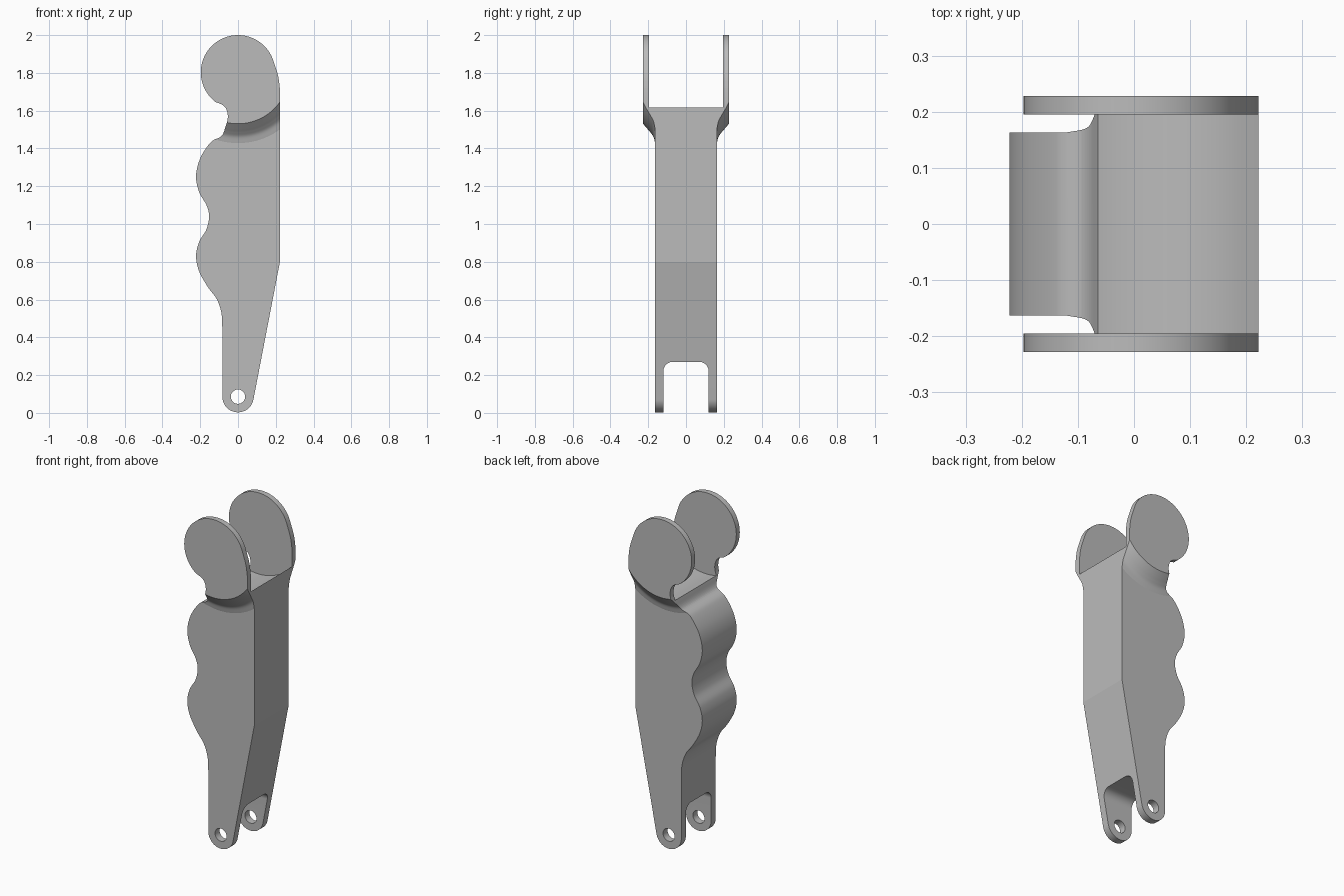
import bpy, bmesh
from math import sin, cos, pi, radians
from mathutils import Vector, Matrix

if "Cube" in bpy.data.objects:
    bpy.data.objects.remove(bpy.data.objects["Cube"])

HEAD_Z, HEAD_R = 1.803, 0.197
WIDE, NARROW = 0.228, 0.163
PIN_Z, FOOT_R = 0.086, 0.083

grey = bpy.data.materials.new("Plain Grey")
grey.use_nodes = True
colour = (0.5, 0.5, 0.5, 1)
grey.diffuse_color = colour
grey.node_tree.nodes["Principled BSDF"].inputs["Base Color"].default_value = colour


def arc(cx, cy, r, start, end, step=5):
    n = max(2, round(abs(end - start) / step))
    angles = [radians(start + (end - start) * i / n) for i in range(n + 1)]
    return [(cx + r * cos(a), cy + r * sin(a)) for a in angles]


def smooth_path(points, steps=8):
    """Catmull-Rom curve through the points."""
    p = [Vector(q) for q in points]
    p = [2 * p[0] - p[1]] + p + [2 * p[-1] - p[-2]]
    out = []
    for a, b, c, d in zip(p, p[1:], p[2:], p[3:]):
        for i in range(steps):
            t = i / steps
            out.append(tuple(0.5 * (2 * b + (c - a) * t + (2 * a - 5 * b + 4 * c - d) * t ** 2
                                    + (3 * b - a - 3 * c + d) * t ** 3)))
    return out + [tuple(p[-2])]


def finish(name, bm):
    bmesh.ops.recalc_face_normals(bm, faces=bm.faces)
    mesh = bpy.data.meshes.new(name)
    bm.to_mesh(mesh)
    bm.free()
    mesh.materials.append(grey)
    obj = bpy.data.objects.new(name, mesh)
    bpy.context.collection.objects.link(obj)
    return obj


def prism(name, points, half, place):
    """Extrude a 2D outline from -half to +half; place maps (u, v, depth) to 3D."""
    bm = bmesh.new()
    face = bm.faces.new([bm.verts.new(place(u, v, -half)) for u, v in points])
    ext = bmesh.ops.extrude_face_region(bm, geom=[face])["geom"]
    verts = [g for g in ext if isinstance(g, bmesh.types.BMVert)]
    bmesh.ops.translate(bm, verts=verts, vec=Vector(place(0, 0, half)) - Vector(place(0, 0, -half)))
    return finish(name, bm)


def along_y(u, v, d):
    return (u, d, v)


def along_x(u, v, d):
    return (d, u, v)


def lathe(name, points, side):
    """Ring turned about the head's axis."""
    bm = bmesh.new()
    verts = [bm.verts.new((r, side * y, HEAD_Z)) for r, y in points]
    edges = [bm.edges.new((a, b)) for a, b in zip(verts, verts[1:] + verts[:1])]
    bmesh.ops.spin(bm, geom=verts + edges, cent=(0, 0, HEAD_Z), axis=(0, 1, 0),
                   angle=2 * pi, steps=96, use_merge=True)
    bmesh.ops.remove_doubles(bm, verts=bm.verts, dist=0.00005)
    return finish(name, bm)


# Handle outline: head, neck, finger grips, foot and straight back edge
grip = smooth_path([(-0.118, 1.645), (-0.085, 1.632), (-0.062, 1.608), (-0.054, 1.565),
                    (-0.066, 1.515), (-0.088, 1.465), (-0.143, 1.434), (-0.199, 1.35),
                    (-0.222, 1.256), (-0.206, 1.17), (-0.167, 1.1), (-0.153, 1.04),
                    (-0.168, 0.97), (-0.206, 0.905), (-0.222, 0.83), (-0.206, 0.75),
                    (-0.16, 0.667), (-0.113, 0.603), (-0.088, 0.53), (-FOOT_R, 0.45)])
shoulder = smooth_path([(0.222, 1.715), (0.212, 1.785), (0.185, HEAD_Z + 0.068)], 5)
outline = (shoulder[:-1] + arc(0, HEAD_Z, HEAD_R, 20, 230) + grip
           + arc(0, PIN_Z, FOOT_R, 180, 350) + [(0.222, 0.8)])
handle = prism("handle", outline, WIDE, along_y)

# Flared cheeks thinning to the shaft
flare = smooth_path([(0.272, WIDE), (0.3, 0.204), (0.32, 0.187), (0.342, 0.172), (0.375, NARROW)])
ring = [(0.254, 0.243)] + flare + [(2.2, NARROW), (2.2, 0.4), (0.254, 0.4)]
cutters = [lathe("flare_cutter_front", ring, -1), lathe("flare_cutter_back", ring, 1)]

# Round gap between the head plates
cutters.append(prism("head_gap_cutter", arc(0, HEAD_Z, 0.29, 0, 355), 0.195, along_y))

# Fork slot with rounded corners, and the pin hole
slot = [(-0.12, -0.1), (0.12, -0.1)] + arc(0.07, 0.22, 0.05, 0, 90) + arc(-0.07, 0.22, 0.05, 90, 180)
cutters.append(prism("fork_cutter", slot, 0.5, along_x))
cutters.append(prism("pin_hole_cutter", arc(0, PIN_Z, 0.038, 0, 352, 8), 0.5, along_y))

bpy.ops.object.select_all(action='DESELECT')
bpy.context.view_layer.objects.active = handle
handle.select_set(True)
for cutter in cutters:
    cutter.hide_render = True
    mod = handle.modifiers.new(cutter.name, 'BOOLEAN')
    mod.operation = 'DIFFERENCE'
    mod.solver = 'EXACT'
    mod.object = cutter
    bpy.ops.object.modifier_apply(modifier=mod.name)
    bpy.data.objects.remove(cutter)

bpy.ops.object.shade_smooth_by_angle(angle=radians(10))
